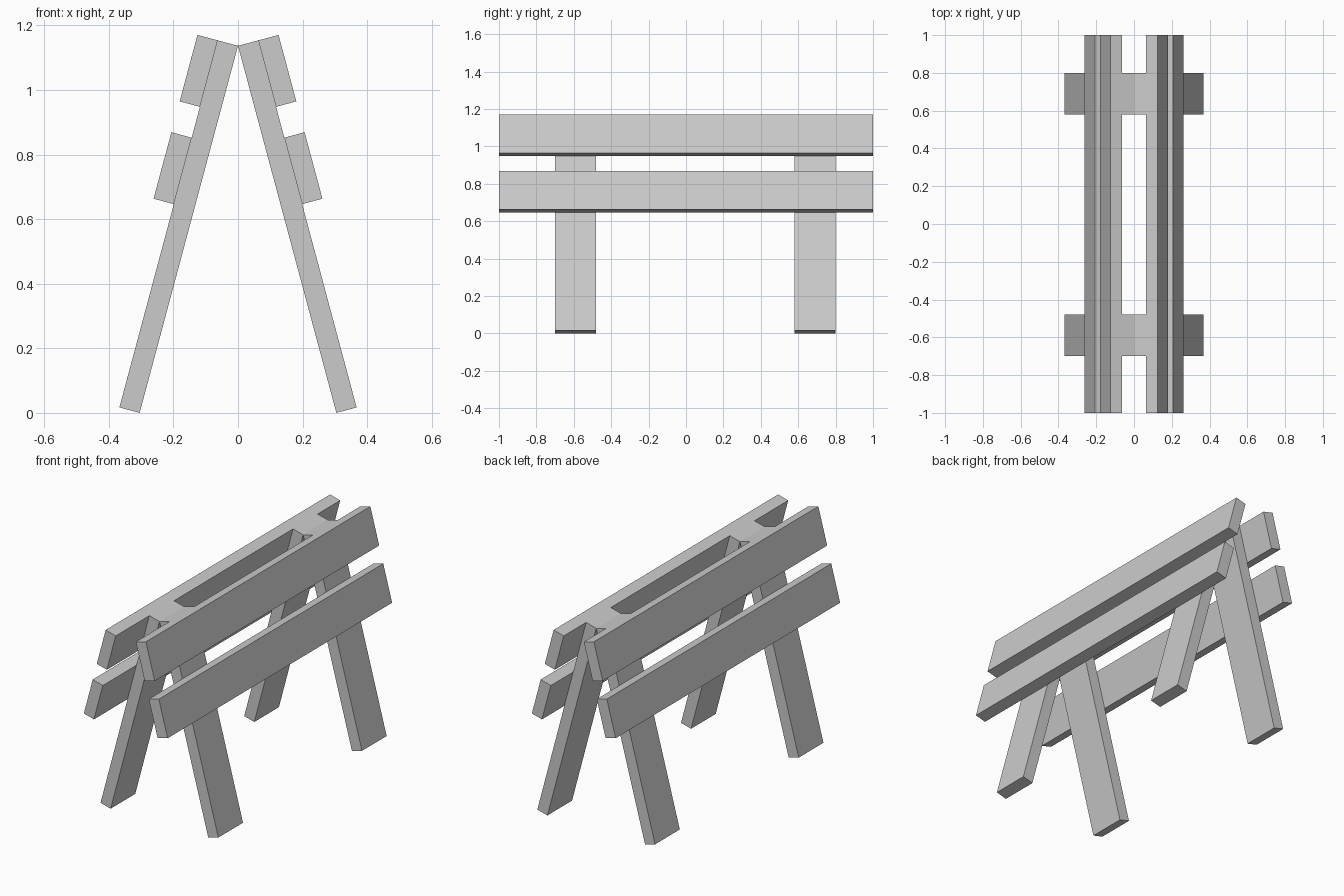
import bpy, bmesh, math
from mathutils import Matrix, Vector

if "Cube" in bpy.data.objects:
    bpy.data.objects.remove(bpy.data.objects["Cube"])

TILT = math.radians(15)
LEG_LEN, THICK = 1.177, 0.065
APEX = LEG_LEN * math.cos(TILT)

grey = bpy.data.materials.new("plain grey")
grey.diffuse_color = (0.6, 0.6, 0.6, 1)
grey.use_nodes = True
grey.node_tree.nodes["Principled BSDF"].inputs["Base Color"].default_value = grey.diffuse_color


def plank(name, side, out, down, y):
    """Box in the tilted leg frame: out = across thickness, down = along leg."""
    bm = bmesh.new()
    bmesh.ops.create_cube(bm, size=1)
    size = (out[1] - out[0], y[1] - y[0], down[1] - down[0])
    mid = Vector((sum(out) / 2, sum(y) / 2, -sum(down) / 2))
    tilt = Matrix.Rotation(-TILT, 4, 'Y')
    move = Matrix.Translation((0, 0, APEX)) @ tilt @ Matrix.Translation(mid)
    bm.transform(Matrix.Diagonal((side, 1, 1, 1)) @ move @ Matrix.Diagonal((*size, 1)))
    bmesh.ops.recalc_face_normals(bm, faces=bm.faces)
    mesh = bpy.data.meshes.new(name)
    bm.to_mesh(mesh)
    bm.free()
    mesh.materials.append(grey)
    bpy.context.collection.objects.link(bpy.data.objects.new(name, mesh))


for side, label in ((1, "right"), (-1, "left")):
    # Legs leaning together at the top
    plank(f"front_{label}_leg", side, (0, THICK), (0, LEG_LEN), (-0.70, -0.48))
    plank(f"back_{label}_leg", side, (0, THICK), (0, LEG_LEN), (0.58, 0.80))
    # Long boards fixed on the outer face of the legs
    plank(f"upper_{label}_board", side, (THICK, 2 * THICK), (0, 0.213), (-1, 1))
    plank(f"lower_{label}_board", side, (THICK, 2 * THICK), (0.312, 0.525), (-1, 1))
